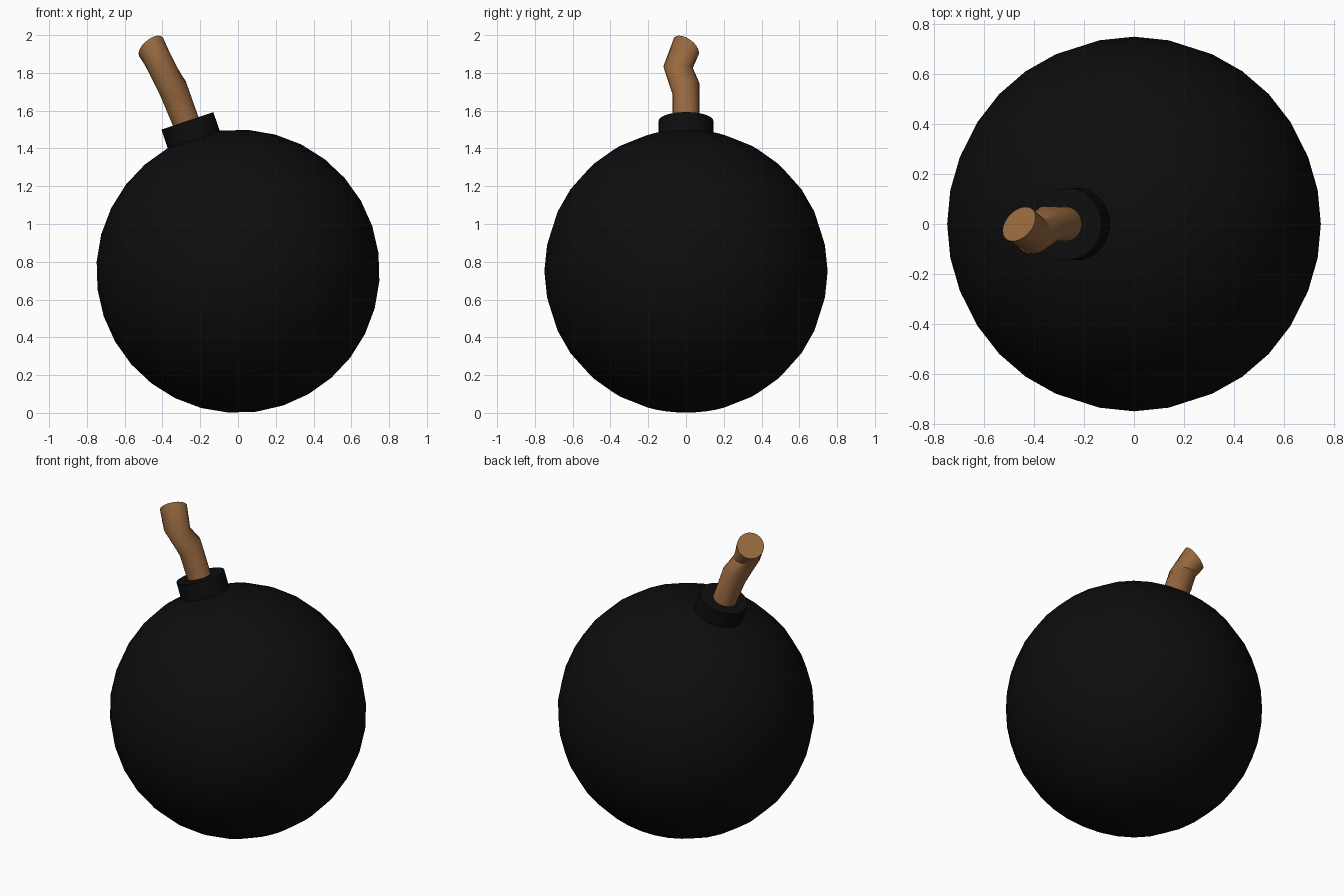
import bpy, bmesh, math
from mathutils import Vector, Matrix

if "Cube" in bpy.data.objects:
    bpy.data.objects.remove(bpy.data.objects["Cube"])

TILT = Matrix.Translation((0, 0, 0.75)) @ Matrix.Rotation(math.radians(-18.6), 4, 'Y')


def material(name, color):
    m = bpy.data.materials.new(name)
    m.diffuse_color = (*color, 1)
    m.use_nodes = True
    m.node_tree.nodes["Principled BSDF"].inputs["Base Color"].default_value = m.diffuse_color
    return m


black = material("black_iron", (0.004, 0.004, 0.004))
brown = material("fuse_brown", (0.31, 0.14, 0.05))


def finish(name, bm, mat):
    bmesh.ops.recalc_face_normals(bm, faces=bm.faces)
    me = bpy.data.meshes.new(name)
    bm.to_mesh(me)
    bm.free()
    me.materials.append(mat)
    ob = bpy.data.objects.new(name, me)
    bpy.context.collection.objects.link(ob)
    bpy.ops.object.select_all(action='DESELECT')
    ob.select_set(True)
    bpy.context.view_layer.objects.active = ob
    bpy.ops.object.shade_smooth_by_angle(angle=math.radians(40))
    return ob


# round body, poles tilted toward the fuse
bm = bmesh.new()
bmesh.ops.create_uvsphere(bm, u_segments=32, v_segments=16, radius=0.75, matrix=TILT)
finish("body", bm, black)

# short collar on the tilted pole
bm = bmesh.new()
bmesh.ops.create_cone(bm, cap_ends=True, segments=32, radius1=0.145, radius2=0.145, depth=0.18,
                      matrix=TILT @ Matrix.Translation((0, 0, 0.75)))
finish("collar", bm, black)

# crooked fuse: centre, facing direction and radius of each cross-section
sections = [
    ((-0.26, 0, 1.50), (-0.32, 0, 0.95), 0.07),
    ((-0.343, 0, 1.715), (-0.45, -0.40, 0.77), 0.078),
    ((-0.405, -0.042, 1.83), (-0.12, 0.05, 1.0), 0.078),
    ((-0.46, 0, 1.937), (-0.55, 0.5, 0.65), 0.08),
]
SIDES = 24
bm = bmesh.new()
rings = []
for centre, facing, r in sections:
    n = Vector(facing).normalized()
    u = (Vector((1, 0, 0)) - n * n.x).normalized()
    v = n.cross(u)
    rings.append([bm.verts.new(Vector(centre) + r * (u * math.cos(a) + v * math.sin(a)))
                  for a in (2 * math.pi * i / SIDES for i in range(SIDES))])
for lo, hi in zip(rings, rings[1:]):
    for i in range(SIDES):
        j = (i + 1) % SIDES
        bm.faces.new((lo[i], lo[j], hi[j], hi[i]))
bm.faces.new(rings[0])
bm.faces.new(rings[-1])
finish("fuse", bm, brown)
